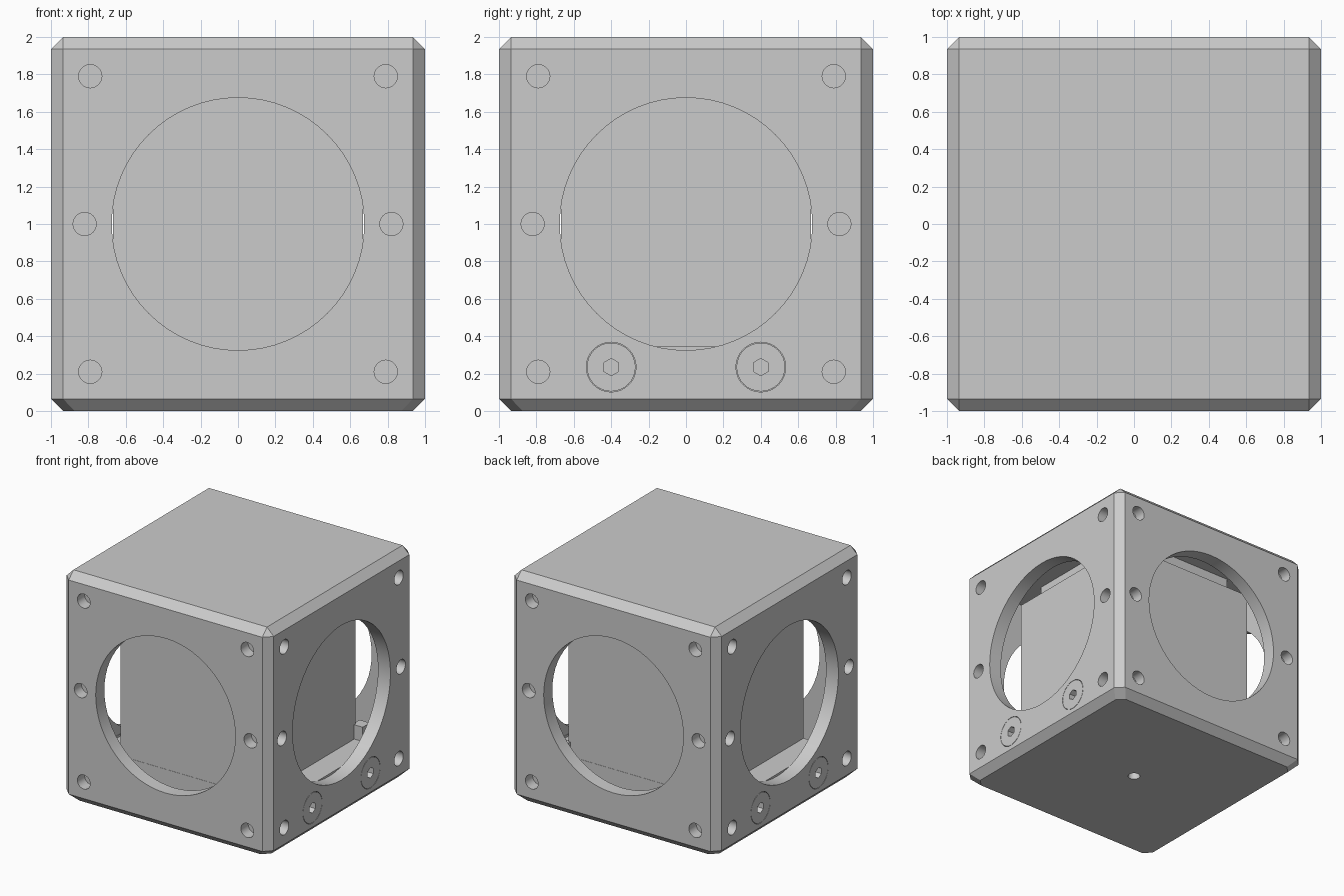
import bpy, bmesh, math
from mathutils import Matrix, Vector

if "Cube" in bpy.data.objects:
    bpy.data.objects.remove(bpy.data.objects["Cube"])

CH = 0.065      # outer chamfer
R_BORE = 0.675  # window radius
INNER = 0.88    # half width of the inner cavity


def make(name, bm):
    bmesh.ops.recalc_face_normals(bm, faces=bm.faces[:])
    me = bpy.data.meshes.new(name)
    bm.to_mesh(me)
    bm.free()
    ob = bpy.data.objects.new(name, me)
    bpy.context.collection.objects.link(ob)
    return ob


def box(name, hx, hy, z0, z1, bevel=0, pick=None):
    """Box centred on the z axis, with chosen edges chamfered."""
    bm = bmesh.new()
    bmesh.ops.create_cube(bm, size=1)
    for v in bm.verts:
        v.co = Vector((v.co.x * 2 * hx, v.co.y * 2 * hy, z0 if v.co.z < 0 else z1))
    if bevel:
        edges = [e for e in bm.edges if pick(e)]
        bmesh.ops.bevel(bm, geom=edges, offset=bevel, segments=1, affect='EDGES')
    return make(name, bm)


def upright(e):
    return abs(e.verts[0].co.z - e.verts[1].co.z) > 1e-4


def not_bottom(e):
    return max(v.co.z for v in e.verts) > 1


def add_cyl(bm, r, start, end, seg):
    a, b = Vector(start), Vector(end)
    rot = (b - a).to_track_quat('Z', 'Y').to_matrix().to_4x4()
    bmesh.ops.create_cone(bm, cap_ends=True, segments=seg, radius1=r, radius2=r,
                          depth=(b - a).length,
                          matrix=Matrix.Translation((a + b) / 2) @ rot)


def cylinders(name, specs):
    bm = bmesh.new()
    for r, a, b, seg in specs:
        add_cyl(bm, r, a, b, seg)
    return make(name, bm)


def cut(target, cutter):
    cutter.hide_render = True
    mod = target.modifiers.new("cut", 'BOOLEAN')
    mod.operation, mod.solver, mod.object = 'DIFFERENCE', 'EXACT', cutter
    bpy.context.view_layer.objects.active = target
    bpy.ops.object.modifier_apply(modifier=mod.name)
    bpy.data.objects.remove(cutter)


def smooth(ob):
    bpy.ops.object.select_all(action='DESELECT')
    ob.select_set(True)
    bpy.context.view_layer.objects.active = ob
    bpy.ops.object.shade_smooth_by_angle(angle=math.radians(30))


# Housing: chamfered shell with a window through all four sides
housing = box("housing", 1, 1, CH, 2, CH, not_bottom)
cut(housing, box("cavity_cutter", INNER, INNER, 0.12, 1.85, 0.13, upright))
cut(housing, cylinders("window_cutter_y", [(R_BORE, (0, -1.2, 1), (0, 1.2, 1), 64)]))
cut(housing, cylinders("window_cutter_x", [(R_BORE, (-1.2, 0, 1), (1.2, 0, 1), 64)]))

# Six blind rod sockets on each side face
pits = []
spots = [(s * 0.79, 1 + t * 0.79) for s in (-1, 1) for t in (-1, 1)] + [(-0.82, 1), (0.82, 1)]
for k in range(4):
    turn = Matrix.Rotation(k * math.pi / 2, 3, 'Z')
    for u, z in spots:
        pits.append((0.062, turn @ Vector((u, -1.1, z)), turn @ Vector((u, -0.9, z)), 24))
cut(housing, cylinders("socket_cutter", pits))

# Screw pockets in the left and right faces
screws = [(s, y) for s in (-1, 1) for y in (-0.4, 0.4)]
cut(housing, cylinders("pocket_cutter",
                       [(0.133, (s * 0.85, y, 0.235), (s * 1.1, y, 0.235), 32) for s, y in screws]))
smooth(housing)

# Flush screws with hexagon recess
for i, (s, y) in enumerate(screws):
    screw = cylinders(f"screw_{i + 1}", [(0.13, (s * 0.88, y, 0.235), (s * 1.0, y, 0.235), 32)])
    cut(screw, cylinders("hex_cutter", [(0.046, (s * 0.94, y, 0.235), (s * 1.1, y, 0.235), 6)]))
    smooth(screw)

# Base plate with sloped rim and centre hole
base = box("base_plate", 1, 1, 0, CH, CH, upright)
for v in base.data.vertices:
    if v.co.z < 0.01:
        v.co.x *= 1 - CH
        v.co.y *= 1 - CH
cut(base, cylinders("centre_hole_cutter", [(0.05, (0, 0, -0.1), (0, 0, 0.2), 32)]))
smooth(base)

# Inner platform, optical cube, top pad and corner stop
box("platform", INNER, 0.67, 0.12, 0.345)
box("optical_cube", 0.668, 0.668, 0.345, 1.685)
box("top_pad", 0.55, 0.55, 1.685, 1.85)
stop = box("corner_stop", 0.05, 0.05, 0.12, 0.47)
stop.location = (0.70, 0.70, 0)
